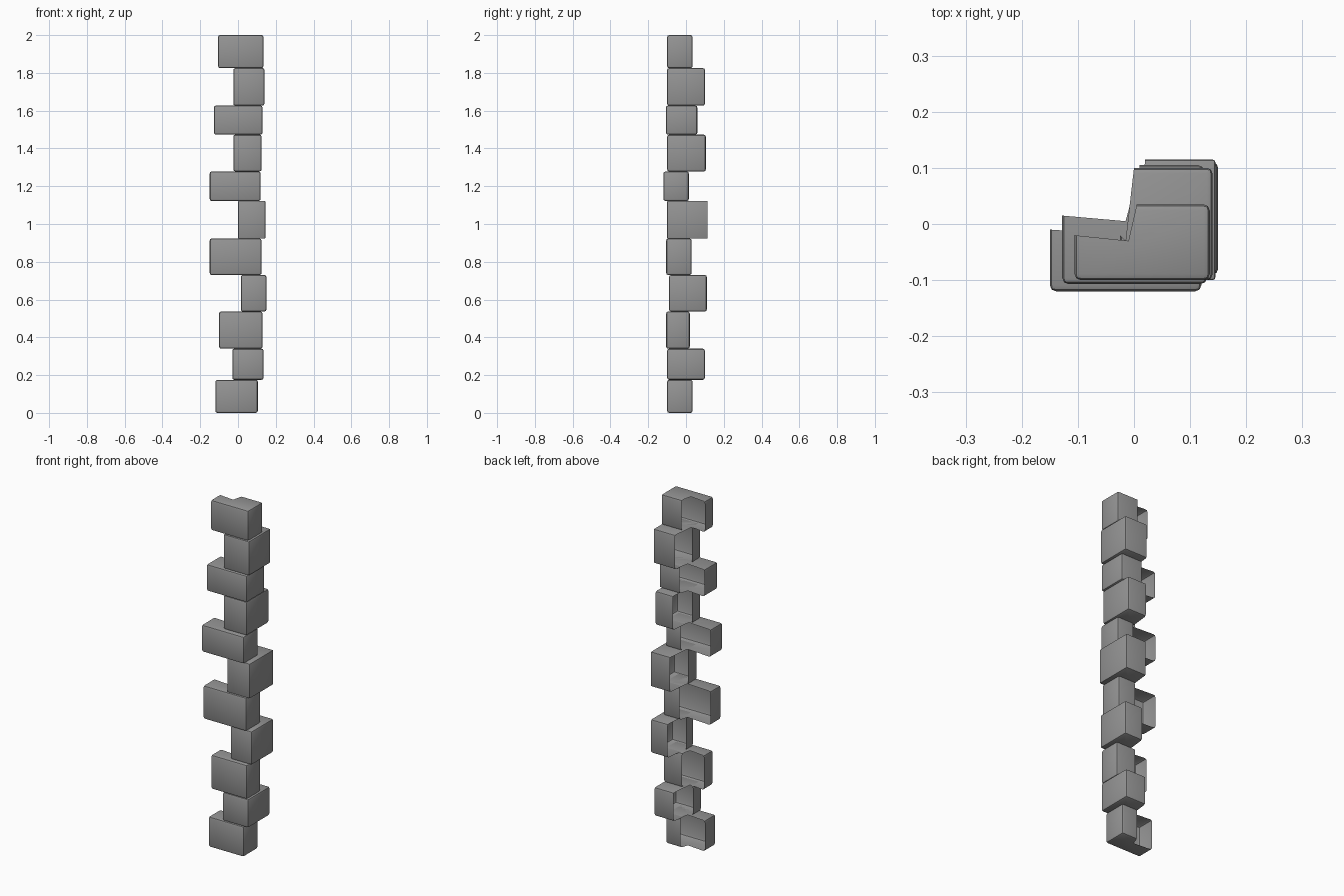
import bpy, bmesh

cube = bpy.data.objects.get("Cube")
if cube:
    bpy.data.objects.remove(cube, do_unlink=True)

stone = bpy.data.materials.new("grey stone")
stone.use_nodes = True
colour = (0.3, 0.3, 0.3, 1)
stone.diffuse_color = colour
stone.node_tree.nodes["Principled BSDF"].inputs["Base Color"].default_value = colour


def corner_stone(name, z0, z1, x0, x1, y0, y1, xin, yin):
    """L-shaped stone shell, open towards the inner corner of the wall."""
    outline = [(x0, yin), (x0, y0), (x1, y0), (x1, y1), (xin, y1), (xin - 0.015, yin - 0.01)]
    bm = bmesh.new()
    low = [bm.verts.new((x, y, z0)) for x, y in outline]
    high = [bm.verts.new((x, y, z1)) for x, y in outline]
    bm.faces.new(low[::-1])
    bm.faces.new(high)
    for i in range(4):
        bm.faces.new((low[i], low[i + 1], high[i + 1], high[i]))
    # worn outer edges
    edges = [e for e in bm.edges if not e.is_boundary]
    bmesh.ops.bevel(bm, geom=edges, offset=0.011, segments=2, profile=0.5,
                    affect='EDGES', clamp_overlap=True)
    mesh = bpy.data.meshes.new(name)
    bm.to_mesh(mesh)
    bm.free()
    mesh.materials.append(stone)
    obj = bpy.data.objects.new(name, mesh)
    bpy.context.collection.objects.link(obj)
    bpy.ops.object.select_all(action='DESELECT')
    obj.select_set(True)
    bpy.context.view_layer.objects.active = obj
    bpy.ops.object.shade_smooth_by_angle(angle=0.6)


# courses from the ground up: top, x range, y range, inner corner
courses = [
    (0.175, -0.12, 0.105, -0.10, 0.035, 0.01, 0.0),
    (0.34, -0.03, 0.135, -0.10, 0.10, 0.01, -0.02),
    (0.537, -0.10, 0.13, -0.105, 0.02, 0.01, -0.02),
    (0.73, 0.015, 0.15, -0.09, 0.11, 0.04, -0.02),
    (0.923, -0.15, 0.125, -0.105, 0.03, 0.02, -0.01),
    (1.122, 0.0, 0.145, -0.10, 0.115, 0.02, -0.02),
    (1.278, -0.15, 0.12, -0.12, 0.015, 0.02, -0.01),
    (1.473, -0.025, 0.125, -0.10, 0.105, 0.01, -0.02),
    (1.627, -0.128, 0.13, -0.107, 0.06, 0.0, 0.015),
    (1.825, -0.025, 0.14, -0.10, 0.10, 0.0, -0.02),
    (2.0, -0.106, 0.135, -0.10, 0.035, 0.005, -0.02),
]
bottom = 0
for number, (top, *sizes) in enumerate(courses, 1):
    corner_stone(f"corner_stone_{number}", bottom, top, *sizes)
    bottom = top
